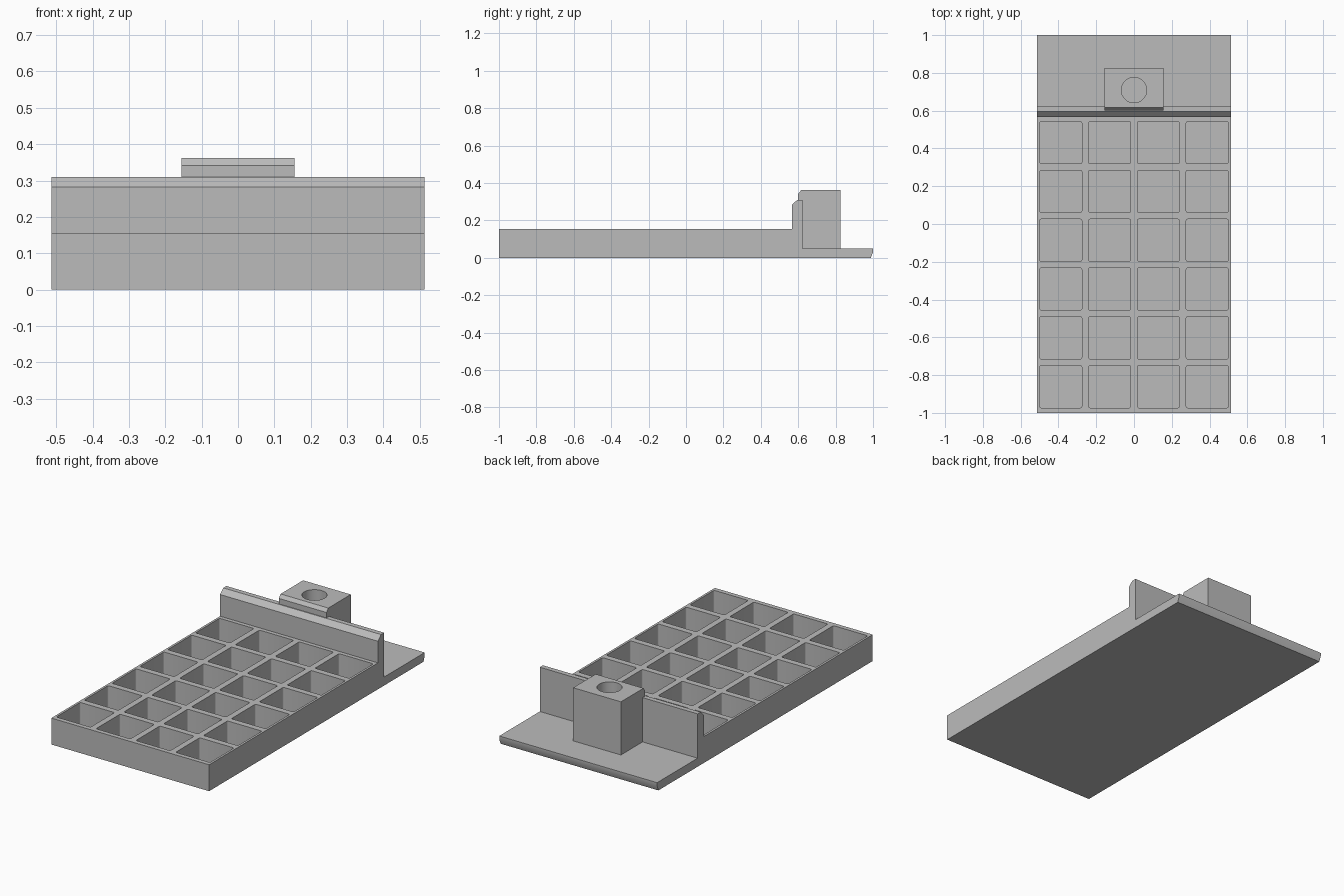
import bpy
import bmesh
from mathutils import Matrix

cube = bpy.data.objects.get("Cube")
if cube:
    bpy.data.objects.remove(cube, do_unlink=True)

# Single grey material
grey = bpy.data.materials.new("plain grey")
grey.use_nodes = True
color = (0.5, 0.5, 0.5, 1)
grey.diffuse_color = color
grey.node_tree.nodes["Principled BSDF"].inputs["Base Color"].default_value = color

WIDTH = 1.025
PITCH = 0.2585
POCKET = 0.223
POCKET_FLOOR = 0.025
HOLE_FLOOR = 0.05


def make_object(name, bm):
    bmesh.ops.recalc_face_normals(bm, faces=bm.faces)
    mesh = bpy.data.meshes.new(name)
    bm.to_mesh(mesh)
    bm.free()
    mesh.materials.append(grey)
    obj = bpy.data.objects.new(name, mesh)
    bpy.context.collection.objects.link(obj)
    return obj


def extrude_profile(name, profile, width):
    """Extrude a side profile of (y, z) points along x, centred."""
    bm = bmesh.new()
    face = bm.faces.new([bm.verts.new((-width / 2, y, z)) for y, z in profile])
    result = bmesh.ops.extrude_face_region(bm, geom=[face])
    moved = [v for v in result["geom"] if isinstance(v, bmesh.types.BMVert)]
    bmesh.ops.translate(bm, verts=moved, vec=(width, 0, 0))
    return make_object(name, bm)


def boolean(target, tool, operation):
    tool.hide_render = True
    mod = target.modifiers.new(operation.lower(), "BOOLEAN")
    mod.operation = operation
    mod.solver = "EXACT"
    mod.object = tool
    bpy.context.view_layer.objects.active = target
    bpy.ops.object.modifier_apply(modifier=mod.name)
    bpy.data.objects.remove(tool, do_unlink=True)


# Tray body, chamfered cross wall and thin rear ledge share one side profile
tray = extrude_profile("tray", [
    (-1, 0), (0.988, 0), (1, 0.03), (1, 0.05), (0.624, 0.05),
    (0.624, 0.31), (0.595, 0.31), (0.566, 0.282), (0.566, 0.155), (-1, 0.155),
], WIDTH)

# Mounting block behind the wall, with a chamfered front edge
block = extrude_profile("mounting_block", [
    (0.6, 0.04), (0.825, 0.04), (0.825, 0.362), (0.616, 0.362), (0.6, 0.342),
], 0.31)
boolean(tray, block, "UNION")

# Grid of pockets with slightly rounded corners
bm = bmesh.new()
depth = 0.2
for col in range(4):
    for row in range(6):
        center = ((col - 1.5) * PITCH, -0.8615 + row * PITCH, POCKET_FLOOR + depth / 2)
        bmesh.ops.create_cube(bm, size=1, matrix=Matrix.Translation(center)
                              @ Matrix.Diagonal((POCKET, POCKET, depth, 1)))
uprights = [e for e in bm.edges if abs(e.verts[0].co.z - e.verts[1].co.z) > depth / 2]
bmesh.ops.bevel(bm, geom=uprights, offset=0.008, segments=3, profile=0.5, affect="EDGES")
boolean(tray, make_object("pocket_cutter", bm), "DIFFERENCE")

# Round hole in the top of the block
bm = bmesh.new()
bmesh.ops.create_cone(bm, cap_ends=True, segments=48, radius1=0.067, radius2=0.067, depth=0.4,
                      matrix=Matrix.Translation((0, 0.709, HOLE_FLOOR + 0.2)))
boolean(tray, make_object("hole_cutter", bm), "DIFFERENCE")

# Smooth only the rounded surfaces
bpy.ops.object.select_all(action="DESELECT")
tray.select_set(True)
bpy.context.view_layer.objects.active = tray
bpy.ops.object.shade_smooth_by_angle(angle=0.55)
